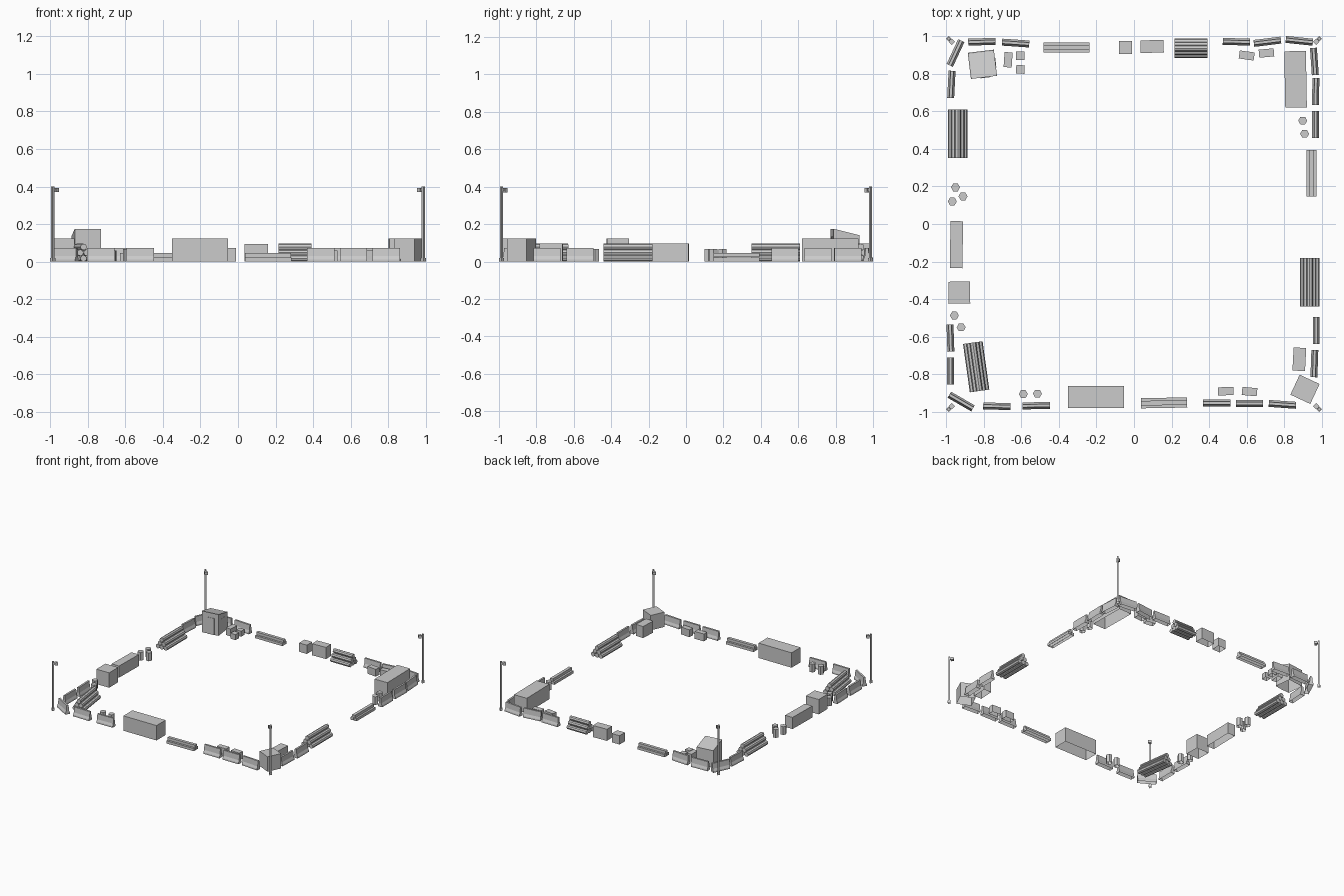
import bpy, bmesh, math
from mathutils import Matrix, Vector

if "Cube" in bpy.data.objects:
    bpy.data.objects.remove(bpy.data.objects["Cube"])


def finish(name, bm, x=0, y=0, deg=0, open_bottom=True):
    """Turn a bmesh into an object; grounded parts are open underneath."""
    bmesh.ops.recalc_face_normals(bm, faces=bm.faces)
    if open_bottom:
        low = [f for f in bm.faces if f.normal.z < -0.9 and f.calc_center_median().z < 1e-4]
        bmesh.ops.delete(bm, geom=low, context='FACES')
    me = bpy.data.meshes.new(name)
    bm.to_mesh(me)
    bm.free()
    ob = bpy.data.objects.new(name, me)
    ob.location = (x, y, 0)
    ob.rotation_euler.z = math.radians(deg)
    bpy.context.collection.objects.link(ob)
    return ob


def add_box(bm, lo, hi):
    lo, hi = Vector(lo), Vector(hi)
    m = Matrix.Translation((lo + hi) / 2) @ Matrix.Diagonal((*(hi - lo), 1))
    return bmesh.ops.create_cube(bm, size=1, matrix=m)['verts']


def crate(name, x, y, sx, sy, h, deg=0):
    bm = bmesh.new()
    add_box(bm, (-sx / 2, -sy / 2, 0), (sx / 2, sy / 2, h))
    finish(name, bm, x, y, deg)


def barrier(x, y, deg):
    half = [(.0185, 0), (.0185, .012), (.011, .03), (.0075, .073)]
    prof = half + [(-a, b) for a, b in reversed(half)]
    bm = bmesh.new()
    f = bm.faces.new([bm.verts.new((-.0725, a, b)) for a, b in prof])
    ext = bmesh.ops.extrude_face_region(bm, geom=[f], use_keep_orig=True)['geom']
    bmesh.ops.translate(bm, vec=(.145, 0, 0), verts=[v for v in ext if isinstance(v, bmesh.types.BMVert)])
    finish("road_barrier", bm, x, y, deg)


def barrel(x, y):
    bm = bmesh.new()
    bmesh.ops.create_cone(bm, cap_ends=True, segments=6, radius1=.024, radius2=.024, depth=.067,
                          matrix=Matrix.Translation((0, 0, .0335)) @ Matrix.Rotation(math.pi / 2, 4, 'Z'))
    finish("barrel", bm, x, y)


def pipe_stack(x, y, length, deg):
    r = .0175
    bm = bmesh.new()
    for row in range(3):
        for i in range(3 - row):
            pos = ((0, (2 * i - 2 + row) * r, r + row * r * math.sqrt(3)))
            bmesh.ops.create_cone(bm, cap_ends=True, segments=8, radius1=r, radius2=r, depth=length,
                                  matrix=Matrix.Translation(pos) @ Matrix.Rotation(math.pi / 2, 4, 'Y'))
    finish("pipe_stack", bm, x, y, deg, False)


def beam_stack(x, y, deg):
    bm = bmesh.new()
    for cy, z in ((-.0145, 0), (.0145, 0), (0, .023)):
        add_box(bm, (-.123, cy - .0125, z), (.123, cy + .0125, z + .022))
    finish("beam_stack", bm, x, y, deg)


def light_pole(x, y):
    bm = bmesh.new()
    add_box(bm, (-.01, -.01, 0), (.01, .01, .02))
    add_box(bm, (-.006, -.006, .02), (.006, .006, .4))
    add_box(bm, (.006, -.005, .378), (.014, .005, .39))
    add_box(bm, (.012, -.012, .37), (.034, .012, .393))
    finish("light_pole", bm, x, y, math.degrees(math.atan2(-y, -x)))


# road barriers around the edge: x, y, angle
for b in [(-.95, .91, 65), (-.81, .97, 2), (-.63, .963, -4), (.545, .97, -1), (.71, .97, 7),
          (.88, .975, -6), (.96, .865, 94), (.967, .705, 89), (.967, .53, 90), (.97, -.567, 90),
          (.96, -.743, 88), (.79, -.96, -4), (.615, -.956, 0), (.44, -.953, 0), (-.52, -.967, 1),
          (-.73, -.97, -1), (-.92, -.945, -30), (-.977, -.783, 90), (-.977, -.607, 92), (-.972, .743, 87)]:
    barrier(*b)

# containers and large crates
crate("container_right", .86, .77, .115, .3, .122, 1)
crate("container_front", -.2025, -.922, .3, .117, .122)
crate("large_crate_corner", .91, -.88, .117, .117, .122, -25)
crate("large_crate_left", -.93, -.365, .115, .117, .122, 1)
crate("long_crate_left", -.945, -.11, .067, .25, .095, -1)

# medium and small crates
crate("medium_crate_right", .88, -.72, .067, .123, .095, -3)
crate("medium_crate_back", .096, .945, .123, .067, .095, 2)
crate("square_crate_back", -.045, .94, .07, .07, .072)
for x, y, sx, sy, h, a in [(-.67, .874, .043, .08, .06, -4), (-.605, .895, .045, .045, .045, 0),
                           (-.605, .823, .045, .045, .045, -3), (.60, .897, .08, .043, .06, -8),
                           (.705, .91, .08, .043, .06, 5), (.488, -.89, .083, .043, .06, 1),
                           (.615, -.892, .08, .043, .06, -5)]:
    crate("small_crate", x, y, sx, sy, h, a)

# pipe stacks, beam stacks and barrels
for p in [(.304, .935, .175, 0), (-.938, .48, .26, 90), (.935, -.31, .26, 90), (-.84, -.76, .26, 98)]:
    pipe_stack(*p)
for p in [(-.36, .94, 0), (.945, .27, 90), (.16, -.952, 1)]:
    beam_stack(*p)
for p in [(-.95, .195), (-.91, .147), (-.967, .12), (.898, .55), (.908, .48),
          (-.956, -.487), (-.92, -.55), (-.589, -.905), (-.514, -.903)]:
    barrel(*p)

# guard cabin: shell with a roof sloping to the back, inset roof, door and window
bm = bmesh.new()
for v in add_box(bm, (-.07, -.07, 0), (.07, .07, .175)):
    if v.co.z > .1 and v.co.y > 0:
        v.co.z = .14
bm.normal_update()
roof = [f for f in bm.faces if f.normal.z > .5]
bmesh.ops.inset_region(bm, faces=roof, thickness=.008, depth=-.003)
finish("guard_cabin", bm, -.807, .85, 7)
bm = bmesh.new()
add_box(bm, (-.02, -.073, 0), (.035, -.069, .135))
finish("cabin_door", bm, -.807, .85, 7)
bm = bmesh.new()
add_box(bm, (.069, -.025, .075), (.072, .025, .12))
finish("cabin_window", bm, -.807, .85, 7)

# light poles in the four corners, lamps facing inward
for sx in (-1, 1):
    for sy in (-1, 1):
        light_pole(.986 * sx, .986 * sy)
